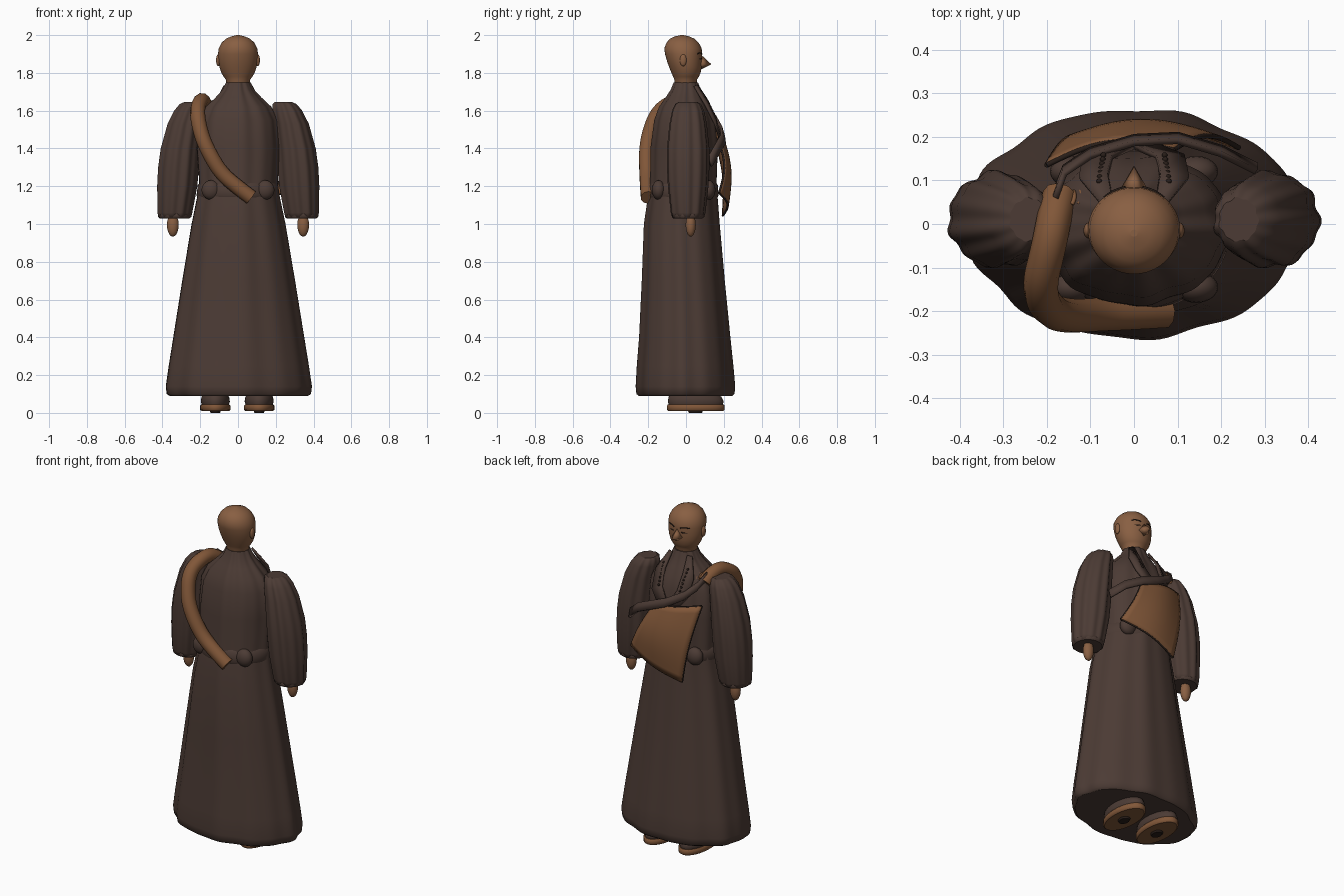
import bpy, bmesh, math
from mathutils import Vector

cube = bpy.data.objects.get("Cube")
if cube:
    bpy.data.objects.remove(cube)


def material(name, rgb):
    m = bpy.data.materials.new(name)
    m.use_nodes = True
    m.diffuse_color = (*rgb, 1)
    bsdf = next(n for n in m.node_tree.nodes if n.type == 'BSDF_PRINCIPLED')
    bsdf.inputs["Base Color"].default_value = (*rgb, 1)
    return m


SKIN = material("brown_skin", (0.25, 0.115, 0.055))
ROBE = material("dark_brown_cloth", (0.072, 0.044, 0.035))
TAN = material("tan_leather", (0.22, 0.095, 0.04))
SEAM = material("black_brown", (0.02, 0.012, 0.009))


def finish(name, bm, mat):
    bmesh.ops.recalc_face_normals(bm, faces=bm.faces)
    me = bpy.data.meshes.new(name)
    for f in bm.faces:
        f.smooth = len(f.verts) <= 4
    bm.to_mesh(me)
    bm.free()
    me.materials.append(mat)
    ob = bpy.data.objects.new(name, me)
    bpy.context.collection.objects.link(ob)
    return ob


def loft(name, sections, mat, n=32, fold=None):
    """Stack of ellipses (z, rx, ry, cx, cy), optionally pleated by fold(angle, z)."""
    bm = bmesh.new()
    rings = []
    for z, rx, ry, cx, cy in sections:
        ring = []
        for i in range(n):
            a = math.tau * i / n
            k = 1 + (fold(a, z) if fold else 0)
            ring.append(bm.verts.new((cx + rx * k * math.cos(a), cy + ry * k * math.sin(a), z)))
        rings.append(ring)
    for low, high in zip(rings, rings[1:]):
        for i in range(n):
            j = (i + 1) % n
            bm.faces.new((low[i], low[j], high[j], high[i]))
    bm.faces.new(rings[0][::-1])
    bm.faces.new(rings[-1])
    return finish(name, bm, mat)


def ball(name, loc, size, mat, seg=20):
    bm = bmesh.new()
    bmesh.ops.create_uvsphere(bm, u_segments=seg, v_segments=seg // 2, radius=1)
    for v in bm.verts:
        v.co = Vector(a * b + c for a, b, c in zip(v.co, size, loc))
    return finish(name, bm, mat)


def sheet(name, rows, thickness, mat):
    """Thin cloth or leather through rows of points."""
    bm = bmesh.new()
    grid = [[bm.verts.new(p) for p in row] for row in rows]
    for a, b in zip(grid, grid[1:]):
        for i in range(len(a) - 1):
            bm.faces.new((a[i], a[i + 1], b[i + 1], b[i]))
    ob = finish(name, bm, mat)
    mod = ob.modifiers.new("thickness", 'SOLIDIFY')
    mod.thickness = thickness
    mod.offset = 0
    return ob


def tube(name, points, radius, mat):
    """Round tube along a smooth path, turned into a mesh."""
    cu = bpy.data.curves.new(name, 'CURVE')
    cu.dimensions = '3D'
    cu.bevel_depth = radius
    cu.bevel_resolution = 3
    cu.use_fill_caps = True
    sp = cu.splines.new('NURBS')
    sp.points.add(len(points) - 1)
    for p, co in zip(sp.points, points):
        p.co = (*co, 1)
    sp.use_endpoint_u = True
    sp.order_u = min(3, len(points))
    sp.resolution_u = 8
    tmp = bpy.data.objects.new(name, cu)
    bpy.context.collection.objects.link(tmp)
    dg = bpy.context.evaluated_depsgraph_get()
    me = bpy.data.meshes.new_from_object(tmp.evaluated_get(dg))
    bpy.data.objects.remove(tmp)
    me.materials.clear()
    me.materials.append(mat)
    me.shade_smooth()
    ob = bpy.data.objects.new(name, me)
    bpy.context.collection.objects.link(ob)


# Robe with long folds, deeper at the collar
def robe_fold(a, z):
    amp = 0.014 + 0.04 * max(0, z - 1.35)
    return amp * (math.cos(9 * a + 0.9) + 0.6 * math.cos(14 * a + 1)) - 0.005


loft("robe", [
    (0.09, .365, .248, 0, 0), (0.1, .381, .26, 0, 0), (0.14, .386, .264, 0, 0),
    (0.25, .37, .256, 0, -.002), (0.4, .346, .242, 0, -.004), (0.7, .298, .22, 0, -.012),
    (1.0, .248, .201, 0, -.02), (1.15, .217, .184, 0, -.015), (1.22, .207, .176, 0, -.012),
    (1.4, .22, .178, 0, -.008), (1.55, .207, .16, 0, -.005), (1.62, .172, .135, 0, -.005),
    (1.67, .12, .102, 0, -.003), (1.71, .084, .079, 0, 0), (1.75, .064, .063, 0, 0),
], ROBE, 128, robe_fold)

# Belt with bulging pouches
loft("belt", [(1.135, .21, .178, 0, -.015), (1.15, .22, .187, 0, -.015),
              (1.205, .213, .182, 0, -.013), (1.22, .2, .17, 0, -.012)], ROBE, 64)
for s in (-1, 1):
    for y in (-.145, .12):
        ball("belt_pouch", (s * .143, y, 1.18), (.05, .036, .052), ROBE)


# Puffed, pleated sleeves with hands
def sleeve_fold(a, z):
    return 0.03 * math.cos(11 * a) + 0.025 * math.cos(7 * a + 1) - 0.01


for s in (-1, 1):
    loft("sleeve", [
        (z, rx, ry, s * cx, .01) for z, rx, ry, cx in (
            (1.03, .06, .06, .336), (1.035, .085, .083, .336), (1.06, .09, .09, .335),
            (1.2, .104, .105, .323), (1.3, .106, .11, .316), (1.4, .102, .11, .306),
            (1.53, .09, .097, .282), (1.6, .077, .083, .26), (1.635, .062, .067, .246),
            (1.645, .045, .05, .24))
    ], ROBE, 104, sleeve_fold)
    loft("cuff", [(z, r, r, s * .336, .01) for z, r in
                  ((1.03, .078), (1.037, .085), (1.05, .085), (1.06, .08))], ROBE)
    ball("hand", (s * .345, .025, .995), (.031, .027, .062), SKIN)

# Head with neck, ears and face
loft("head", [
    (1.72, .06, .055, 0, 0), (1.765, .065, .06, 0, -.002), (1.78, .076, .068, 0, 0),
    (1.8, .088, .077, 0, 0), (1.83, .098, .086, 0, -.003), (1.86, .104, .092, 0, -.008),
    (1.9, .106, .098, 0, -.013), (1.93, .102, .099, 0, -.016), (1.96, .086, .085, 0, -.018),
    (1.98, .065, .066, 0, -.02), (1.993, .037, .038, 0, -.021),
    (2.0, .008, .008, 0, -.021)], SKIN, 40)
for s in (-1, 1):
    ball("ear", (s * .105, -.015, 1.867), (.011, .018, .032), SKIN)
    tube("eyebrow", [(s * .02, .084, 1.9), (s * .045, .08, 1.91), (s * .068, .061, 1.901)],
         .003, SEAM)
    tube("eyelid", [(s * .026, .082, 1.876), (s * .042, .077, 1.871), (s * .062, .062, 1.876)],
         .003, SEAM)

# Nose as a broad wedge
bm = bmesh.new()
tip, bridge, left, right, base = [bm.verts.new(p) for p in (
    (0, .134, 1.846), (0, .078, 1.898), (.036, .072, 1.845), (-.036, .072, 1.845),
    (0, .075, 1.815))]
for f in ((tip, bridge, left), (tip, right, bridge), (tip, left, base),
          (tip, base, right), (bridge, right, base, left)):
    bm.faces.new(f)
finish("nose", bm, SKIN)

# Shoes
for s in (-1, 1):
    x = s * .116 - .004
    loft("heel_pad", [(0, .025, .035, x, .05), (.012, .03, .04, x, .05)], SEAM)
    loft("sole", [(.01, .072, .145, x, .052), (.016, .08, .153, x, .052),
                  (.038, .08, .153, x, .052), (.045, .074, .147, x, .052)], TAN)
    loft("shoe_upper", [(.044, .072, .143, x, .052), (.06, .077, .148, x, .052),
                        (.085, .073, .14, x, .048), (.12, .05, .09, x, .03)], ROBE)

# Rolled strap over the shoulder and down the back
tube("shoulder_roll", [(-.17, .065, 1.61), (-.18, .03, 1.645), (-.195, -.05, 1.66),
                       (-.22, -.15, 1.6), (-.195, -.2, 1.47), (-.15, -.212, 1.37),
                       (-.09, -.208, 1.27), (-.01, -.205, 1.2), (.07, -.2, 1.14)], .04, TAN)
for i in range(4):
    x = -.175 + .016 * i
    tube("strap_fringe", [(x, .045, 1.65), (x + .01, .06, 1.645), (x + .004, .075, 1.62)],
         .005, TAN)

# Quilted bag across the chest
TL, TR, BL, BR = map(Vector, ((.09, .17, 1.45), (-.2, .135, 1.5),
                              (.24, .175, 1.165), (-.11, .195, 1.045)))


def bag(u, v):
    p = TL.lerp(TR, u).lerp(BL.lerp(BR, u), v)
    p.y += .035 * math.sin(math.pi * u) + .03 * math.sin(math.pi * v)
    return p


N = 12
steps = [i / N for i in range(N + 1)]
sheet("quilted_bag", [[bag(u, v) for u in steps] for v in steps], .012, TAN)
for k in range(5):
    tube("bag_seam_down", [bag(k / 4, v) for v in steps], .006, SEAM)
    if k < 4:
        tube("bag_seam_across", [bag(u, k / 3) for u in steps], .006, SEAM)

# Flat dark sash holding the bag
sash = [(.28, .13, 1.33), (.2, .17, 1.4), (.1, .2, 1.45), (0, .195, 1.49),
        (-.1, .165, 1.545), (-.16, .125, 1.6), (-.18, .07, 1.645)]
sheet("sash", [[(x, y - .01, z + .025) for x, y, z in sash],
               [(x, y + .005, z - .025) for x, y, z in sash]], .014, ROBE)

# Wide collar flaps and a string of beads
for s in (-1, 1):
    inner = [(.05, .06, 1.735), (.06, .115, 1.65), (.05, .155, 1.56), (-.01, .182, 1.46)]
    outer = [(.075, .045, 1.73), (.125, .105, 1.63), (.115, .155, 1.53), (.03, .188, 1.42)]
    sheet("collar_flap", [[(s * x, y, z) for x, y, z in row] for row in (inner, outer)],
          .012, ROBE)
    for i in range(7):
        t = i / 6
        ball("bead", (s * (.08 - .01 * t), .098 + .06 * t, 1.675 - .11 * t),
             (.007, .007, .007), SEAM, 10)
